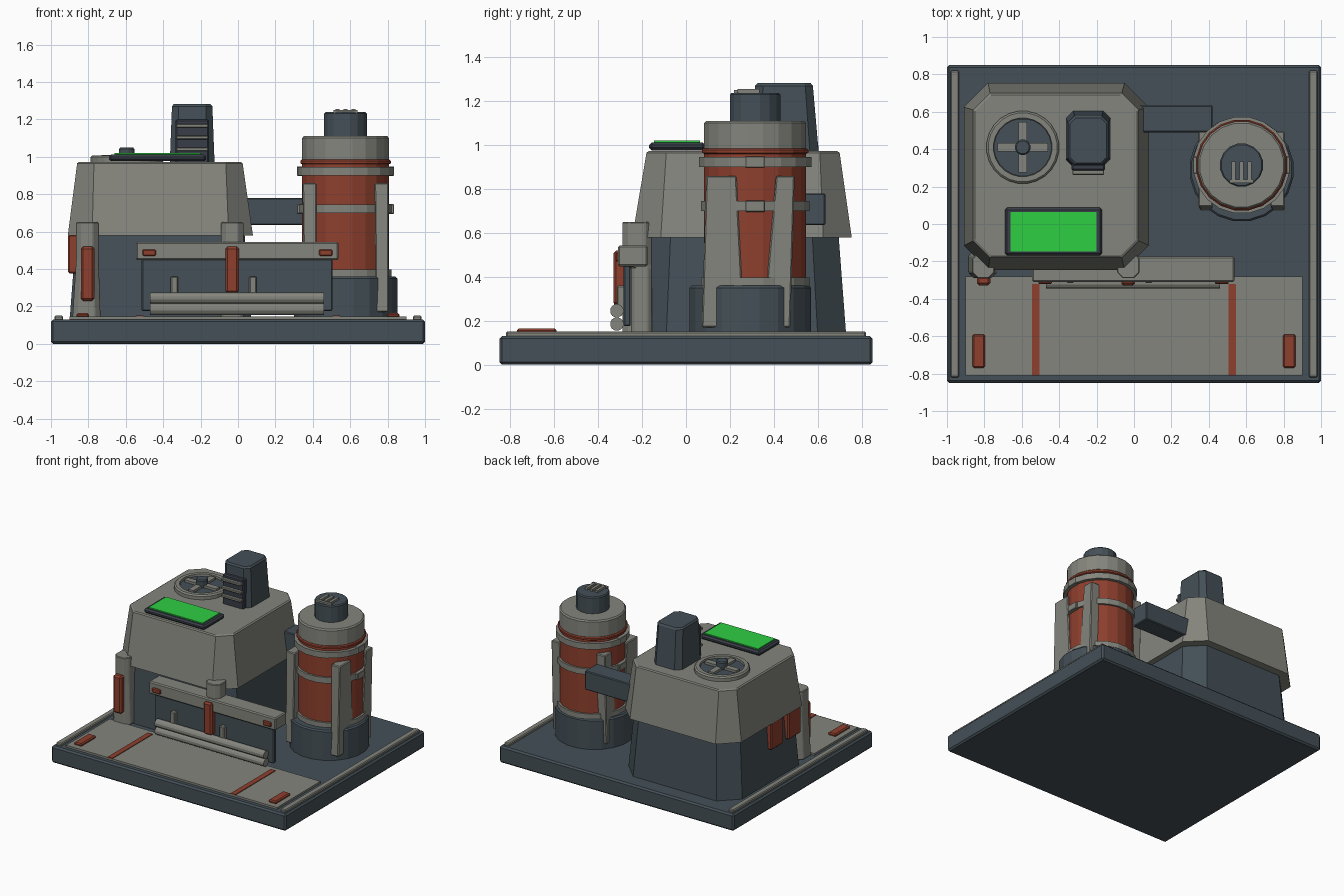
import bpy, bmesh, math
from mathutils import Vector

if "Cube" in bpy.data.objects:
    bpy.data.objects.remove(bpy.data.objects["Cube"])


def material(name, rgb):
    m = bpy.data.materials.new(name)
    m.diffuse_color = (*rgb, 1)
    m.use_nodes = True
    m.node_tree.nodes["Principled BSDF"].inputs["Base Color"].default_value = m.diffuse_color
    return m


LIGHT = material("warm_grey", (0.235, 0.235, 0.208))
DARK = material("slate", (0.058, 0.080, 0.095))
COAL = material("charcoal", (0.040, 0.048, 0.063))
RED = material("rust_red", (0.27, 0.050, 0.027))
GREEN = material("bright_green", (0.027, 0.62, 0.055))


def finish(name, bm, mat, bevel=0.0, smooth=False):
    bmesh.ops.recalc_face_normals(bm, faces=bm.faces)
    me = bpy.data.meshes.new(name)
    bm.to_mesh(me)
    bm.free()
    me.materials.append(mat)
    ob = bpy.data.objects.new(name, me)
    bpy.context.collection.objects.link(ob)
    if bevel:
        b = ob.modifiers.new("edge", 'BEVEL')
        b.width = bevel
        b.segments = 1
        b.limit_method = 'ANGLE'
    if smooth:
        bpy.context.view_layer.objects.active = ob
        ob.select_set(True)
        bpy.ops.object.shade_smooth_by_angle(angle=math.radians(25))
        ob.select_set(False)
    return ob


def loft(name, mat, sections, bevel=0.0):
    """Stack of rectangles (z, x0, x1, y0, y1, corner chamfer)."""
    bm = bmesh.new()
    rings = []
    for z, x0, x1, y0, y1, c in sections:
        if c:
            pts = [(x0 + c, y0), (x1 - c, y0), (x1, y0 + c), (x1, y1 - c),
                   (x1 - c, y1), (x0 + c, y1), (x0, y1 - c), (x0, y0 + c)]
        else:
            pts = [(x0, y0), (x1, y0), (x1, y1), (x0, y1)]
        rings.append([bm.verts.new((x, y, z)) for x, y in pts])
    for a, b in zip(rings, rings[1:]):
        for i in range(len(a)):
            j = (i + 1) % len(a)
            bm.faces.new((a[i], a[j], b[j], b[i]))
    bm.faces.new(rings[0])
    bm.faces.new(rings[-1])
    return finish(name, bm, mat, bevel)


def box(name, mat, x0, x1, y0, y1, z0, z1, bevel=0.0):
    return loft(name, mat, [(z0, x0, x1, y0, y1, 0), (z1, x0, x1, y0, y1, 0)], bevel)


def turned(name, mat, x, y, profile, sides=20, bevel=0.0, smooth=False):
    """Closed solid of revolution from (radius, z) pairs."""
    bm = bmesh.new()
    rings = []
    for r, z in profile:
        rings.append([bm.verts.new((x + r * math.cos(math.tau * (i + .5) / sides),
                                    y + r * math.sin(math.tau * (i + .5) / sides), z))
                      for i in range(sides)])
    for a, b in zip(rings, rings[1:]):
        for i in range(sides):
            j = (i + 1) % sides
            bm.faces.new((a[i], a[j], b[j], b[i]))
    bm.faces.new(rings[0])
    bm.faces.new(rings[-1])
    return finish(name, bm, mat, bevel, smooth)


# Ground slab, apron and its markings
box("base_slab", DARK, -1, 1, -.85, .85, 0, .13, .012)
box("apron", LIGHT, -.9, .9, -.81, -.28, .125, .145)
for s, side in ((-1, "left"), (1, "right")):
    box(f"edge_rail_{side}", LIGHT, s * .958 - .023, s * .958 + .023, -.82, .82, .125, .15, .006)
    box(f"apron_stripe_{side}", RED, s * .525 - .02, s * .525 + .02, -.81, -.32, .14, .15)
    box(f"apron_pad_{side}", RED, s * .83 - .033, s * .83 + .033, -.77, -.59, .14, .164, .008)

# Main building
loft("building_lower", DARK, [(.13, -.90, .07, -.22, .73, .13), (.59, -.865, .035, -.19, .695, .12)])
loft("building_upper", LIGHT, [(.58, -.91, .08, -.245, .755, .13), (.965, -.86, .025, -.18, .70, .09),
                               (.972, -.85, .015, -.17, .69, .087)])
for i, y in enumerate((.18, -.03)):
    box(f"side_panel_{i}", RED, -.908, -.84, y - .075, y + .075, .375, .585, .008)

# Roof fan
FX, FY = -.595, .41
turned("fan_ring", LIGHT, FX, FY, [(.195, .965), (.195, .998), (.185, 1.008), (.157, 1.008), (.155, .98)], 24)
turned("fan_well", DARK, FX, FY, [(.154, .97), (.154, .992)], 24)
for name, w, h in (("fan_blade_x", .135, .022), ("fan_blade_y", .022, .135)):
    box(name, LIGHT, FX - w, FX + w, FY - h, FY + h, .985, 1.01)
turned("fan_hub", DARK, FX, FY, [(.042, .98), (.042, 1.042), (.035, 1.05)], 12)

# Lit roof panel
box("panel_frame", COAL, -.69, -.17, -.168, .087, .976, 1.012, .012)
box("panel_screen", GREEN, -.66, -.20, -.146, .064, 1.0, 1.02)

# Roof chimney with louvres
loft("chimney", DARK, [(.96, -.365, -.125, .305, .605, .04), (1.27, -.353, -.137, .315, .578, .035),
                       (1.282, -.343, -.147, .325, .568, .032)])
box("louvre_frame", COAL, -.335, -.155, .285, .33, .965, 1.2, .008)
for i in range(4):
    z = 1.04 + i * .045 if i == 3 else 1.03 + i * .063
    if i < 3:
        box(f"louvre_{i}", LIGHT, -.33, -.16, .262, .30, z, z + .02, .004)

# Connecting duct
box("duct", DARK, -.02, .42, .49, .635, .635, .78, .006)

# Storage tower
TX, TY = .575, .315
turned("tower_foot", DARK, TX, .292, [(.28, .13), (.28, .35), (.27, .36)], 20)
turned("tower_body", RED, TX, TY, [(.235, .35), (.235, .96), (.245, .965), (.245, .978), (.238, .985)], 20)
for i, (z, h, r) in enumerate(((.352, .045, .25), (.70, .045, .25), (.90, .045, .26))):
    turned(f"tower_band_{i}", LIGHT, TX, TY, [(r, z), (r, z + h)], 20)
turned("tower_cap", LIGHT, TX, TY, [(.235, .975), (.235, 1.10), (.226, 1.11)], 20)
turned("tower_spout", DARK, TX, TY, [(.117, 1.10), (.117, 1.23), (.11, 1.238), (.08, 1.238)], 16)
for i in range(3):
    x = TX - .042 + i * .042
    box(f"spout_bar_{i}", LIGHT, x - .011, x + .011, .235, .335, 1.23, 1.255)
box("spout_crossbar", LIGHT, TX - .065, TX + .065, .218, .238, 1.23, 1.25)
for s, side in ((-1, "left"), (1, "right")):
    x0, x1 = sorted((TX + s * .155, TX + s * .23))
    loft(f"tower_leg_front_{side}", LIGHT, [(.17, x0 + .008, x1, .072, .265, 0),
                                            (.86, x0, x1, .092, .23, 0)], .006)
    loft(f"tower_leg_back_{side}", LIGHT, [(.17, x0, x1, .35, .475, 0),
                                           (.86, x0, x1, .41, .495, 0)], .006)
    # clamps where the bands cross the legs
    for j, z in enumerate((.695, .897)):
        xc = TX + s * .235
        box(f"band_clamp_{side}_{j}", LIGHT, xc - .025, xc + .025, .27, .36, z, z + .052, .004)

# Front posts with red inserts
loft("left_post", LIGHT, [(.135, -.885, -.735, -.29, -.14, .03), (.45, -.865, -.745, -.29, -.15, .03),
                          (.65, -.865, -.745, -.29, -.155, .03)], .005)
loft("centre_post", LIGHT, [(.135, -.09, .03, -.25, -.155, .02), (.44, -.09, .03, -.25, -.155, .02),
                            (.45, -.09, .03, -.29, -.155, .03), (.65, -.09, .03, -.29, -.155, .03)], .005)
box("left_post_insert", RED, -.84, -.768, -.328, -.28, .23, .52, .012)
box("centre_post_insert", RED, -.068, .005, -.33, -.27, .27, .52, .012)

# Loading gate
box("gate_beam", LIGHT, -.545, .537, -.31, -.175, .447, .543, .008)
box("gate_panel", DARK, -.515, .505, -.285, -.252, .175, .455, .006)
for s, side in ((-1, "left"), (1, "right")):
    x = s * .472 - .003
    box(f"beam_marker_{side}", RED, x - .036, x + .036, -.322, -.30, .47, .505, .006)
    x = -.13 + s * .21
    box(f"roller_bracket_{side}", LIGHT, x - .02, x + .02, -.315, -.275, .24, .36, .006)
for i, z in enumerate((.185, .245)):
    roller = turned(f"roller_{i}", LIGHT, 0, 0, [(.031, -.465), (.031, .465)], 12)
    roller.rotation_euler = (0, math.pi / 2, 0)
    roller.location = (-.005, -.315, z)
